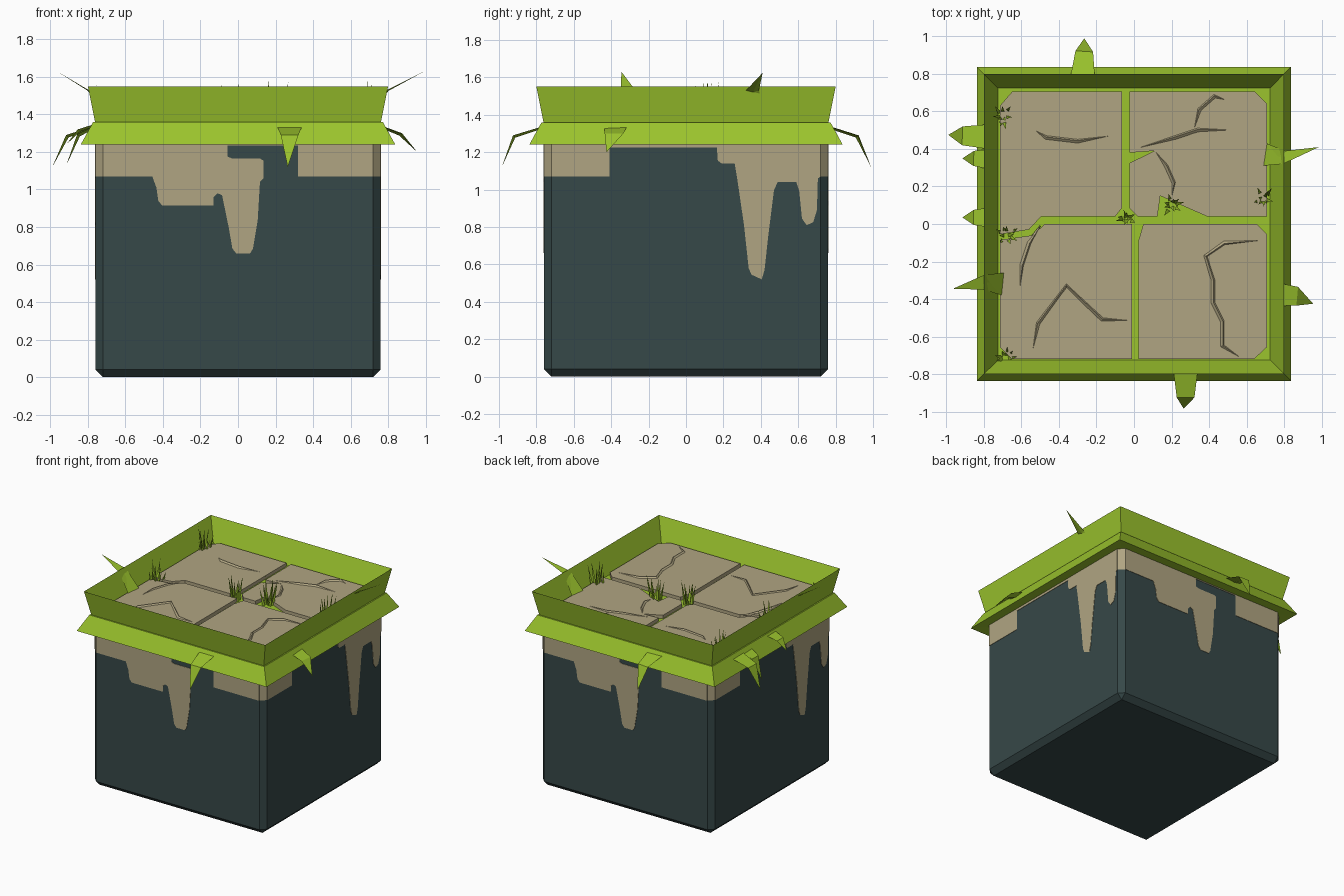
import bpy, bmesh, math, random
from mathutils import Vector, Matrix

if "Cube" in bpy.data.objects:
    bpy.data.objects.remove(bpy.data.objects["Cube"])

random.seed(4)


def material(name, rgb):
    m = bpy.data.materials.new(name)
    m.diffuse_color = (*rgb, 1)
    m.use_nodes = True
    m.node_tree.nodes["Principled BSDF"].inputs["Base Color"].default_value = m.diffuse_color
    return m


GREEN = material("grass green", (0.327, 0.546, 0.026))
TAN = material("tan stone", (0.434, 0.376, 0.223))
SLATE = material("dark slate", (0.037, 0.065, 0.065))


def finish(name, bm, *mats):
    bmesh.ops.recalc_face_normals(bm, faces=bm.faces)
    me = bpy.data.meshes.new(name)
    bm.to_mesh(me)
    bm.free()
    ob = bpy.data.objects.new(name, me)
    bpy.context.collection.objects.link(ob)
    for m in mats:
        me.materials.append(m)
    return ob


def prism(bm, pts, offset):
    """Solid from a flat outline, pushed along offset."""
    low = [bm.verts.new(p) for p in pts]
    high = [bm.verts.new(Vector(p) + Vector(offset)) for p in pts]
    bm.faces.new(low)
    bm.faces.new(high[::-1])
    for i in range(len(pts)):
        j = (i + 1) % len(pts)
        bm.faces.new((low[i], low[j], high[j], high[i]))


def square_ring(name, profile, mat):
    """Sweep a closed (half width, z) profile around a square."""
    bm = bmesh.new()
    loops = [[bm.verts.new((sx * r, sy * r, z)) for r, z in profile]
             for sx, sy in ((-1, -1), (1, -1), (1, 1), (-1, 1))]
    n = len(profile)
    for c in range(4):
        a, b = loops[c], loops[(c + 1) % 4]
        for i in range(n):
            j = (i + 1) % n
            bm.faces.new((a[i], b[i], b[j], a[j]))
    return finish(name, bm, mat)


# Block body with chamfered sides and bottom, tan on the upper corners
bm = bmesh.new()
bmesh.ops.create_cube(bm, size=1, matrix=Matrix.Translation((0, 0, 0.685)) @ Matrix.Diagonal((1.52, 1.52, 1.37, 1)))
edges = [e for e in bm.edges if min(v.co.z for v in e.verts) < 0.1]
bmesh.ops.bevel(bm, geom=edges, offset=0.04, segments=1, affect='EDGES')
bmesh.ops.bisect_plane(bm, geom=bm.verts[:] + bm.edges[:] + bm.faces[:], dist=1e-5,
                       plane_co=(0, 0, 1.07), plane_no=(0, 0, 1))
bm.normal_update()
for f in bm.faces:
    corner = abs(f.normal.x) > 0.3 and abs(f.normal.y) > 0.3
    f.material_index = 1 if corner and f.calc_center_median().z > 1.07 else 0
finish("block_body", bm, SLATE, TAN)

# Dripping tan layer on each side: thin plates, repeated on the opposite side
FRONT = [(-.72, 1.07), (-.457, 1.07), (-.435, 1.01), (-.425, .94), (-.405, .915), (-.13, .915),
         (-.13, .96), (-.11, .98), (-.085, .97), (-.05, .80), (-.03, .685), (-.01, .66), (.065, .66),
         (.08, .685), (.105, .835), (.117, 1.04), (.135, 1.06), (.135, 1.155), (.117, 1.165),
         (-.03, 1.165), (-.055, 1.175), (-.055, 1.235), (.32, 1.235), (.32, 1.07), (.72, 1.07)]
SIDE = [(-.72, 1.07), (-.41, 1.07), (-.41, 1.225), (.165, 1.225), (.17, 1.155), (.19, 1.14),
        (.26, 1.14), (.275, 1.05), (.31, .81), (.335, .58), (.35, .545), (.405, .52), (.42, .57),
        (.44, .755), (.47, .995), (.49, 1.04), (.59, 1.04), (.605, .995), (.62, .845), (.645, .81),
        (.68, .825), (.70, .89), (.705, 1.06), (.72, 1.07)]
for i, name in enumerate(("front", "right", "back", "left")):
    outline = (FRONT, SIDE)[i % 2] + [(.72, 1.30), (-.72, 1.30)]
    bm = bmesh.new()
    prism(bm, [(u, -0.757, z) for u, z in outline], (0, -0.006, 0))
    bm.transform(Matrix.Rotation(i * math.pi / 2, 4, 'Z'))
    finish(name + "_drip", bm, TAN)

# Grass rim: flared upper frame, drooping skirt, and the floor under the slabs
square_ring("upper_grass_frame", [(.72, 1.36), (.80, 1.55), (.762, 1.36)], GREEN)
square_ring("grass_skirt", [(.72, 1.36), (.772, 1.36), (.838, 1.24), (.72, 1.245)], GREEN)
bm = bmesh.new()
prism(bm, [(-.74, -.74, 1.36), (.74, -.74, 1.36), (.74, .74, 1.36), (-.74, .74, 1.36)], (0, 0, .012))
finish("grass_floor", bm, GREEN)

# Four stone slabs
TOP = 1.40
SLABS = {
    "back_left_slab": [(-.715, .63), (-.65, .705), (-.065, .705), (-.065, .085), (-.10, .04),
                       (-.495, .04), (-.56, -.03), (-.715, -.055)],
    "front_left_slab": [(-.475, 0), (-.01, 0), (-.01, -.72), (-.65, -.72), (-.715, -.655),
                        (-.715, -.085), (-.54, -.06)],
    "back_right_slab": [(-.025, .705), (.645, .705), (.71, .64), (.71, .04), (.39, .04), (.14, .15),
                        (.125, .04), (.02, .04), (-.025, .085), (-.025, .325), (.11, .39), (-.025, .38)],
    "front_right_slab": [(.05, 0), (.655, 0), (.71, -.055), (.71, -.655), (.64, -.72),
                         (.025, -.72), (.025, -.085)]}
for name, pts in SLABS.items():
    bm = bmesh.new()
    prism(bm, [(x, y, 1.365) for x, y in pts], (0, 0, TOP - 1.365))
    finish(name, bm, TAN)

# Crack ridges chipped along the slabs
CRACKS = [[(-.53, .50), (-.47, .46), (-.30, .44), (-.12, .47)],
          [(.01, .40), (.22, .46), (.34, .50), (.53, .50)],
          [(.32, .50), (.35, .61), (.43, .68), (.49, .66)],
          [(.11, .39), (.17, .31), (.21, .22), (.20, .14)],
          [(-.54, -.68), (-.51, -.53), (-.36, -.33), (-.17, -.51), (-.02, -.515)],
          [(-.50, -.01), (-.56, -.10), (-.60, -.22), (-.61, -.35)],
          [(.69, -.085), (.48, -.10), (.38, -.17), (.42, -.30), (.42, -.42), (.47, -.52),
           (.47, -.65), (.57, -.715)]]
bm = bmesh.new()
for path in CRACKS:
    rows = []
    for i, (x, y) in enumerate(path):
        a, b = Vector(path[max(i - 1, 0)]), Vector(path[min(i + 1, len(path) - 1)])
        d = (b - a).normalized()
        w = 0.003 if i in (0, len(path) - 1) else 0.014
        side = Vector((-d.y, d.x, 0)) * w
        p = Vector((x, y, TOP - 0.004))
        rows.append([bm.verts.new(q) for q in (p + side, p + side * 0.3 + Vector((0, 0, w)), p - side)])
    for a, b in zip(rows, rows[1:]):
        for k in range(2):
            bm.faces.new((a[k], b[k], b[k + 1], a[k + 1]))
finish("slab_cracks", bm, TAN)


def bent_blade(name, base, mid, tip, w0, w1):
    """Flat pointed leaf with a bend; the width runs across its outward direction."""
    base, mid, tip = Vector(base), Vector(mid), Vector(tip)
    along = Vector((mid.x - base.x, mid.y - base.y, 0)).normalized()
    s = Vector((-along.y, along.x, 0))
    down = Vector((0, 0, -0.012))
    bm = bmesh.new()
    a, b, e = [bm.verts.new(p) for p in (base - s * w0, base + s * w0, base + down)]
    c, d, f = [bm.verts.new(p) for p in (mid - s * w1, mid + s * w1, mid + down - along * .012)]
    t = bm.verts.new(tip)
    for face in ((a, b, d, c), (c, d, t), (b, e, f, d), (e, a, c, f), (d, f, t), (f, c, t), (a, e, b)):
        bm.faces.new(face)
    finish(name, bm, GREEN)


# Large leaves hanging over the skirt and standing on the rim
bent_blade("front_leaf", (.275, -.76, 1.34), (.275, -.925, 1.29), (.265, -.985, 1.12), .068, .047)
bent_blade("back_leaf", (-.275, .76, 1.34), (-.265, .92, 1.29), (-.265, .99, 1.12), .068, .047)
bent_blade("left_leaf_large", (-.76, .465, 1.34), (-.915, .47, 1.29), (-.99, .475, 1.12), .068, .05)
bent_blade("left_leaf_middle", (-.76, .345, 1.34), (-.855, .35, 1.295), (-.915, .35, 1.13), .055, .04)
bent_blade("left_leaf_small", (-.76, .035, 1.35), (-.855, .035, 1.32), (-.915, .035, 1.24), .055, .04)
bent_blade("right_leaf", (.76, -.375, 1.34), (.87, -.385, 1.30), (.955, -.425, 1.20), .062, .05)
bent_blade("right_rim_leaf", (.70, .37, 1.40), (.80, .355, 1.53), (.985, .41, 1.625), .06, .035)
bent_blade("left_rim_leaf", (-.70, -.32, 1.40), (-.80, -.31, 1.53), (-.965, -.345, 1.63), .06, .04)


def tuft(name, x, y, z, height, radius, count=9):
    """Cluster of thin three-sided grass blades leaning outward."""
    bm = bmesh.new()
    for i in range(count):
        ang = math.tau * i / count + random.uniform(-.3, .3)
        out = Vector((math.cos(ang), math.sin(ang), 0))
        root = Vector((x, y, z)) + out * radius * random.uniform(.15, .6)
        h = height * random.uniform(.45, 1)
        w = 0.013
        ring = [bm.verts.new(root + Vector((w * math.cos(ang + k * math.tau / 3),
                                            w * math.sin(ang + k * math.tau / 3), 0))) for k in range(3)]
        top = bm.verts.new(root + out * radius * random.uniform(.2, .6) + Vector((0, 0, h)))
        bm.faces.new(ring)
        for k in range(3):
            bm.faces.new((ring[k], ring[(k + 1) % 3], top))
    finish(name, bm, GREEN)


# Grass tufts growing from the gaps
for name, x, y, h, r in (("middle", -.04, .03, .21, .06), ("centre_right", .20, .10, .22, .075),
                         ("right", .69, .13, .21, .065), ("left", -.68, -.06, .18, .07),
                         ("back_left", -.70, .57, .19, .07), ("front_left_corner", -.68, -.72, .07, .08)):
    tuft(name + "_grass_tuft", x, y, 1.37, h, r)
